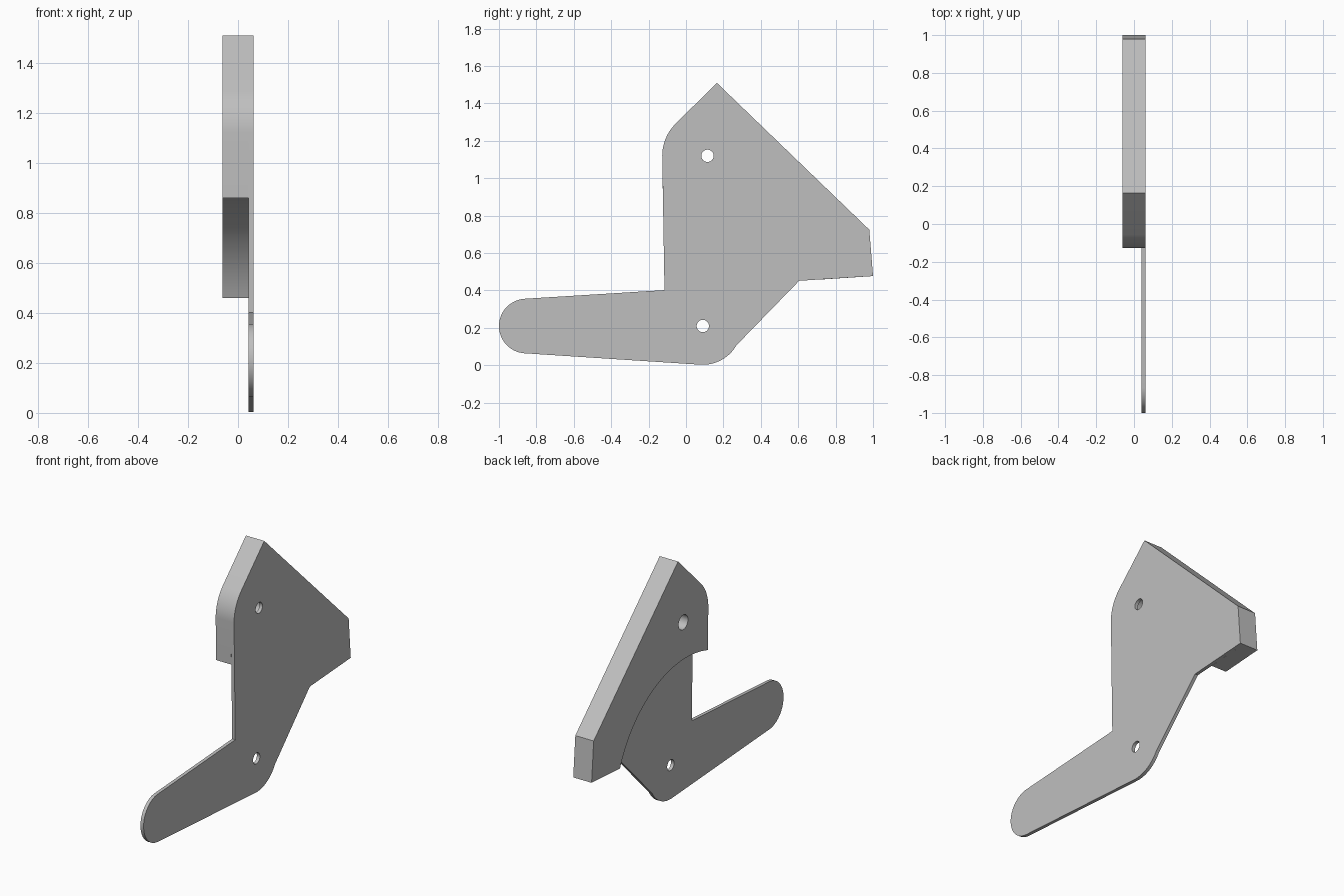
import bpy, bmesh
from math import sin, cos, asin, atan2, radians, degrees, sqrt

if "Cube" in bpy.data.objects:
    bpy.data.objects.remove(bpy.data.objects["Cube"])

grey = bpy.data.materials.new("plain grey")
grey.use_nodes = True
grey.diffuse_color = (0.52, 0.52, 0.52, 1)
grey.node_tree.nodes["Principled BSDF"].inputs["Base Color"].default_value = grey.diffuse_color


def arc(centre, radius, start, end, steps):
    """Points (y, z) along an arc, angles in degrees."""
    angles = [radians(start + (end - start) * i / steps) for i in range(steps + 1)]
    return [(centre[0] + radius * cos(a), centre[1] + radius * sin(a)) for a in angles]


def hole(centre, radius):
    return arc(centre, radius, 0, 360, 32)[:-1]


def slab(name, loops, x0, x1):
    """Solid slab between x0 and x1 from an outline and its holes."""
    bm = bmesh.new()
    caps = ([], [])
    for loop in loops:
        rings = [[bm.verts.new((x, y, z)) for y, z in loop] for x in (x0, x1)]
        for cap, ring in zip(caps, rings):
            cap += [bm.edges.new((ring[i - 1], ring[i])) for i in range(len(ring))]
        a, b = rings
        for i in range(len(a)):
            bm.faces.new((a[i - 1], a[i], b[i], b[i - 1]))
    for cap in caps:
        bmesh.ops.triangle_fill(bm, edges=cap, use_beauty=True)
    bmesh.ops.recalc_face_normals(bm, faces=bm.faces[:])
    mesh = bpy.data.meshes.new(name)
    bm.to_mesh(mesh)
    bm.free()
    mesh.materials.append(grey)
    obj = bpy.data.objects.new(name, mesh)
    bpy.context.collection.objects.link(obj)
    bpy.ops.object.select_all(action="DESELECT")
    obj.select_set(True)
    bpy.context.view_layer.objects.active = obj
    bpy.ops.object.shade_smooth_by_angle(angle=radians(30))


# Shared pivots and the outline of the head
pivot, top_pivot, tip = (0.09, 0.21), (0.115, 1.12), (-0.854, 0.21)
pivot_r, tip_r, sweep_r = 0.207, 0.146, 0.683
head = [(1.0, 0.477), (0.98, 0.725), (0.165, 1.51)] + arc(top_pivot, 0.242, 135, 180, 12)

# Thin plate with the tapered handle
taper = degrees(asin((pivot_r - tip_r) / (pivot[0] - tip[0])))
plate = (arc(tip, tip_r, 90 + taper, 270 - taper, 32)
         + arc(pivot, pivot_r, -90 - taper, -30, 16)
         + [(0.605, 0.452)] + head + [(-0.115, 0.402)])
slab("handle_plate", [plate, hole(top_pivot, 0.033), hole(pivot, 0.033)], 0.041, 0.062)

# Thick head block, hollowed by an arc swept about the lower pivot
front_end, rear_end = (-0.123, 0.859), (0.726, 0.459)
angles = [degrees(atan2(z - pivot[1], y - pivot[0])) for y, z in (front_end, rear_end)]
block = head + arc(pivot, sweep_r, angles[0], angles[1], 40)
slab("head_block", [block, hole(top_pivot, 0.045)], -0.062, 0.041)
